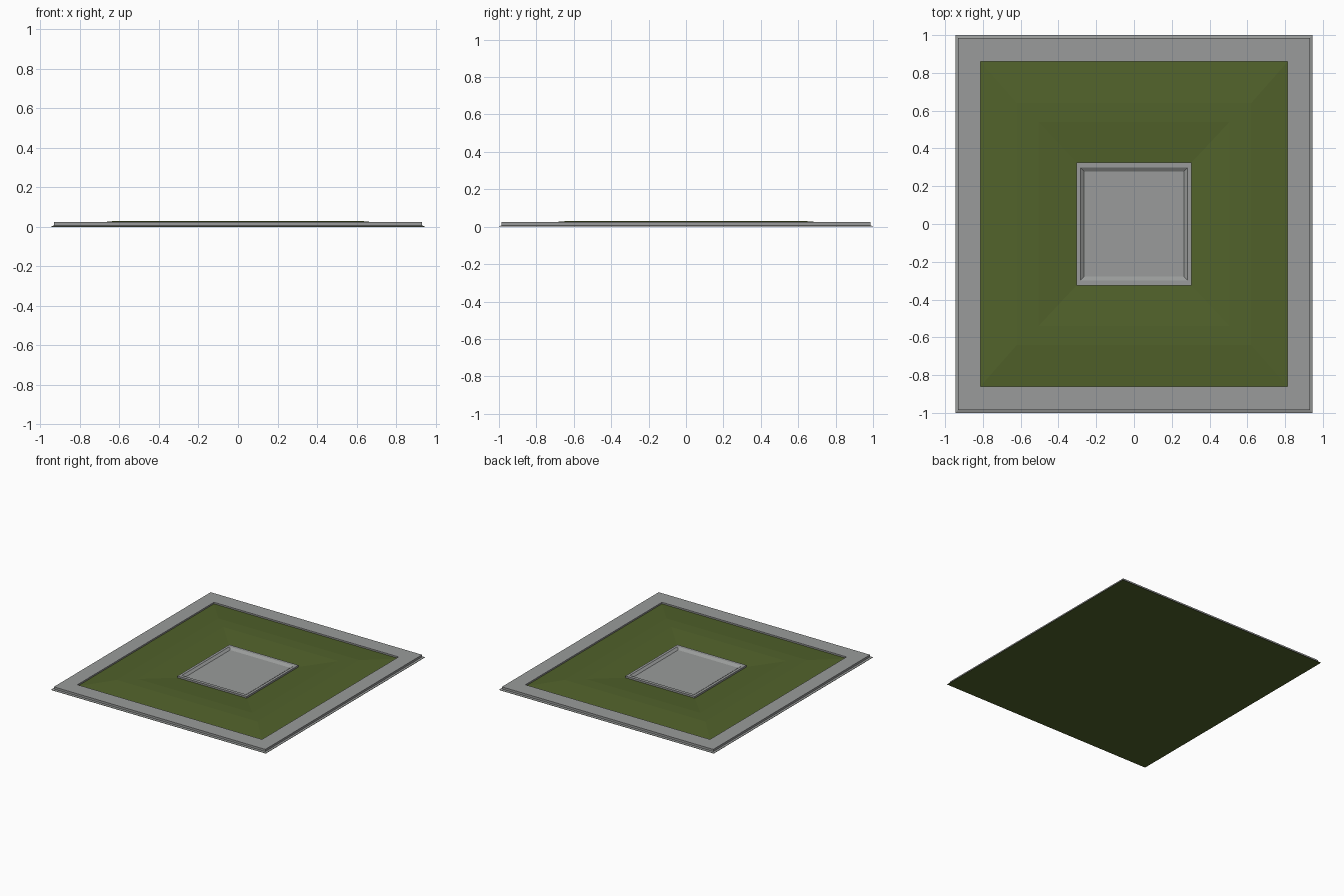
import bpy, bmesh

if "Cube" in bpy.data.objects:
    bpy.data.objects.remove(bpy.data.objects["Cube"])


def material(name, rgb):
    m = bpy.data.materials.new(name)
    m.diffuse_color = (*rgb, 1)
    m.use_nodes = True
    m.node_tree.nodes["Principled BSDF"].inputs["Base Color"].default_value = m.diffuse_color
    return m


concrete = material("concrete grey", (0.32, 0.33, 0.325))
grass = material("grass green", (0.083, 0.122, 0.024))


def rect_loft(name, mat, rings, cap_start=False, cap_end=False, closed=False):
    """Join concentric rectangles (half x, half y, z), listed from outside in."""
    bm = bmesh.new()
    loops = [[bm.verts.new((sx * x, sy * y, z))
              for sx, sy in ((-1, -1), (1, -1), (1, 1), (-1, 1))]
             for x, y, z in rings]
    pairs = list(zip(loops, loops[1:]))
    if closed:
        pairs.append((loops[-1], loops[0]))
    for a, b in pairs:
        for i in range(4):
            j = (i + 1) % 4
            bm.faces.new((a[i], a[j], b[j], b[i]))
    if cap_start:
        bm.faces.new(loops[0][::-1])
    if cap_end:
        bm.faces.new(loops[-1])
    mesh = bpy.data.meshes.new(name)
    bm.to_mesh(mesh)
    bm.free()
    mesh.materials.append(mat)
    ob = bpy.data.objects.new(name, mesh)
    bpy.context.collection.objects.link(ob)
    return ob


# Thin green underside
rect_loft("base_sheet", grass, [(0.945, 1.0, 0), (0.945, 1.0, 0.001)],
          cap_start=True, cap_end=True)

# Outer pavement with a small gutter flange
rect_loft("pavement", concrete, [
    (0.945, 1.0, 0.001), (0.945, 1.0, 0.003), (0.931, 0.986, 0.007),
    (0.931, 0.986, 0.024), (0.813, 0.859, 0.024), (0.813, 0.859, 0.001)], closed=True)

# Raised lawn ring with sloping sides
rect_loft("lawn", grass, [
    (0.813, 0.859, 0.012), (0.62, 0.64, 0.03),
    (0.505, 0.54, 0.03), (0.305, 0.326, 0.012)])

# Square kerb and sunken floor in the middle
rect_loft("centre_basin", concrete, [
    (0.305, 0.326, 0.001), (0.305, 0.326, 0.026), (0.284, 0.300, 0.026),
    (0.265, 0.279, 0.012)], cap_end=True)
